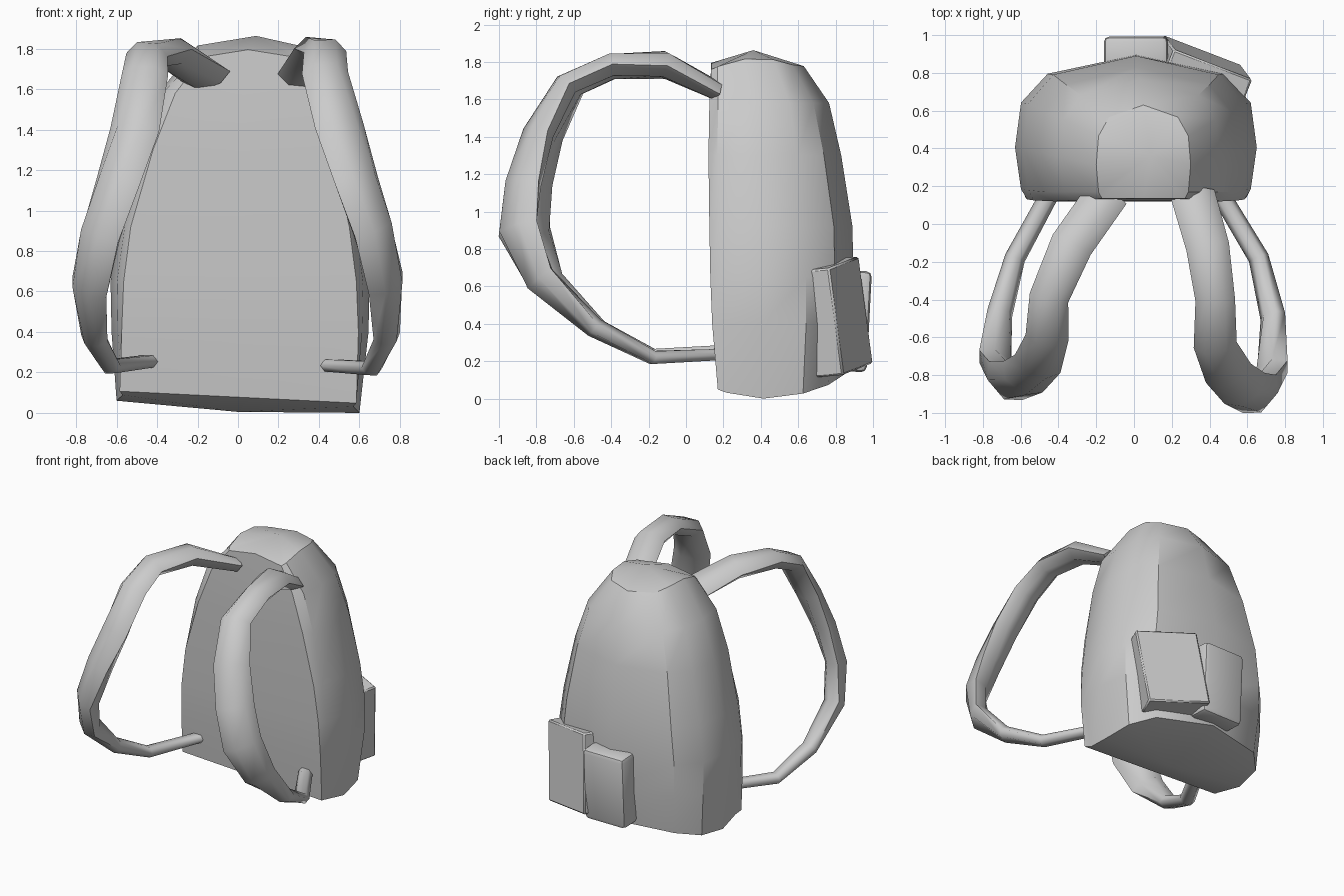
import bpy, bmesh, math
from mathutils import Vector

if "Cube" in bpy.data.objects:
    bpy.data.objects.remove(bpy.data.objects["Cube"], do_unlink=True)

# Single grey fabric material
GREY = (0.6, 0.6, 0.6, 1.0)
fabric = bpy.data.materials.new("grey_fabric")
fabric.use_nodes = True
fabric.diffuse_color = GREY
fabric.node_tree.nodes["Principled BSDF"].inputs["Base Color"].default_value = GREY


def finish(bm, name, angle):
    """Turn a bmesh into a smooth-shaded object that keeps its sharp edges."""
    bmesh.ops.recalc_face_normals(bm, faces=bm.faces)
    mesh = bpy.data.meshes.new(name)
    bm.to_mesh(mesh)
    bm.free()
    mesh.materials.append(fabric)
    obj = bpy.data.objects.new(name, mesh)
    bpy.context.collection.objects.link(obj)
    bpy.ops.object.select_all(action='DESELECT')
    obj.select_set(True)
    bpy.context.view_layer.objects.active = obj
    bpy.ops.object.shade_smooth_by_angle(angle=math.radians(angle))
    return obj


def bridge(bm, a, b):
    """Join two closed rings of vertices with quads."""
    n = len(a)
    for i in range(n):
        j = (i + 1) % n
        bm.faces.new((a[i], a[j], b[j], b[i]))


def fan(bm, ring, point):
    """Close a ring with triangles to one point."""
    tip = bm.verts.new(point)
    for i in range(len(ring)):
        bm.faces.new((ring[i], ring[(i + 1) % len(ring)], tip))


# Bag body: rings lofted from the base to the domed top
def body_ring(z, half, panel, front, back, cx):
    depth = back - front
    side = [(panel, front), (half * 0.95, front + depth * 0.07),
            (half, front + depth * 0.36), (half * 0.95, front + depth * 0.67),
            (half * 0.73, front + depth * 0.87)]
    outline = ([(0, front)] + side + [(0, back)]
               + [(-x, y) for x, y in reversed(side)])
    return [Vector((x + cx, y, z)) for x, y in outline]


# height, half width, front panel half width, front, back, sideways shift
levels = [(0.03, 0.60, 0.585, 0.17, 0.85, 0.00),
          (0.40, 0.635, 0.585, 0.14, 0.89, 0.01),
          (0.65, 0.64, 0.575, 0.13, 0.895, 0.01),
          (0.92, 0.60, 0.54, 0.125, 0.89, 0.01),
          (1.30, 0.52, 0.44, 0.12, 0.83, 0.02),
          (1.58, 0.425, 0.34, 0.125, 0.765, 0.03),
          (1.82, 0.25, 0.22, 0.135, 0.63, 0.05)]
bm = bmesh.new()
rings = []
for k, level in enumerate(levels):
    points = body_ring(*level)
    if k == 0:  # base rises to the front and back and leans to one side
        for p in points:
            p.z += (0.9 if p.y < 0.4 else 0.5) * (p.y - 0.4) ** 2 - 0.05 * p.x
    elif k == len(levels) - 1:  # top droops to the front and back
        for p in points:
            p.z -= (p.y - 0.38) ** 2
        points[0].z += 0.035
        points[6].z += 0.02
    rings.append([bm.verts.new(p) for p in points])
for a, b in zip(rings, rings[1:]):
    bridge(bm, a, b)
fan(bm, rings[0], (0, 0.40, 0.005))
fan(bm, rings[-1], (0.09, 0.36, 1.863))
finish(bm, "bag_body", 35)

# Shoulder straps: a flattened six-sided section swept along each path
SECTION = [(1, 0), (0.5, 1), (-0.5, 1), (-1, 0), (-0.5, -1), (0.5, -1)]
WIDTH = [0.24, 0.23, 0.21, 0.23, 0.26, 0.27, 0.28, 0.23, 0.14, 0.11, 0.10]
THICK = [0.09, 0.13, 0.12, 0.12, 0.13, 0.14, 0.14, 0.12, 0.09, 0.07, 0.06]
TWIST = [-10, -10, -5, 5, 20, 35, 48, 48, 35, 15, 0]


def strap(name, path, sign):
    pts = [Vector(p) for p in path]
    bm = bmesh.new()
    rows = []
    for i, p in enumerate(pts):
        along = (pts[min(i + 1, len(pts) - 1)] - pts[max(i - 1, 0)]).normalized()
        turn = math.radians(TWIST[i])
        wide = Vector((sign * math.cos(turn), math.sin(turn), 0))
        wide = (wide - along * wide.dot(along)).normalized()
        flat = along.cross(wide)
        rows.append([bm.verts.new(p + wide * u * WIDTH[i] / 2 + flat * v * THICK[i] / 2)
                     for u, v in SECTION])
    for a, b in zip(rows, rows[1:]):
        bridge(bm, a, b)
    bm.faces.new(rows[0])
    bm.faces.new(rows[-1])
    finish(bm, name, 80)


strap("left_strap",
      [(0.31, 0.16, 1.65), (0.39, -0.12, 1.79), (0.43, -0.40, 1.785),
       (0.43, -0.64, 1.68), (0.50, -0.79, 1.42), (0.585, -0.87, 1.15),
       (0.665, -0.90, 0.91), (0.73, -0.78, 0.64), (0.735, -0.49, 0.38),
       (0.66, -0.18, 0.22), (0.45, 0.17, 0.235)], 1)
strap("right_strap",
      [(-0.14, 0.16, 1.65), (-0.33, -0.11, 1.78), (-0.45, -0.39, 1.77),
       (-0.46, -0.60, 1.67), (-0.51, -0.74, 1.40), (-0.59, -0.81, 1.15),
       (-0.68, -0.83, 0.88), (-0.735, -0.73, 0.62), (-0.71, -0.47, 0.37),
       (-0.63, -0.18, 0.23), (-0.44, 0.17, 0.255)], -1)


# Back pockets: bevelled boxes leaning against the bag
def pocket(name, centre, size, tilt, bevel, segments):
    bm = bmesh.new()
    bmesh.ops.create_cube(bm, size=1)
    bmesh.ops.scale(bm, vec=size, verts=bm.verts)
    bmesh.ops.bevel(bm, geom=list(bm.edges), offset=bevel, segments=segments,
                    profile=0.5, affect='EDGES')
    obj = finish(bm, name, 40)
    obj.location = centre
    obj.rotation_euler = [math.radians(a) for a in tilt]


pocket("side_pocket", (0.355, 0.795, 0.435), (0.45, 0.19, 0.58), (5, 8, -21), 0.01, 1)
pocket("middle_pocket", (0.01, 0.885, 0.415), (0.34, 0.19, 0.54), (-3, 0, 0), 0.03, 2)
